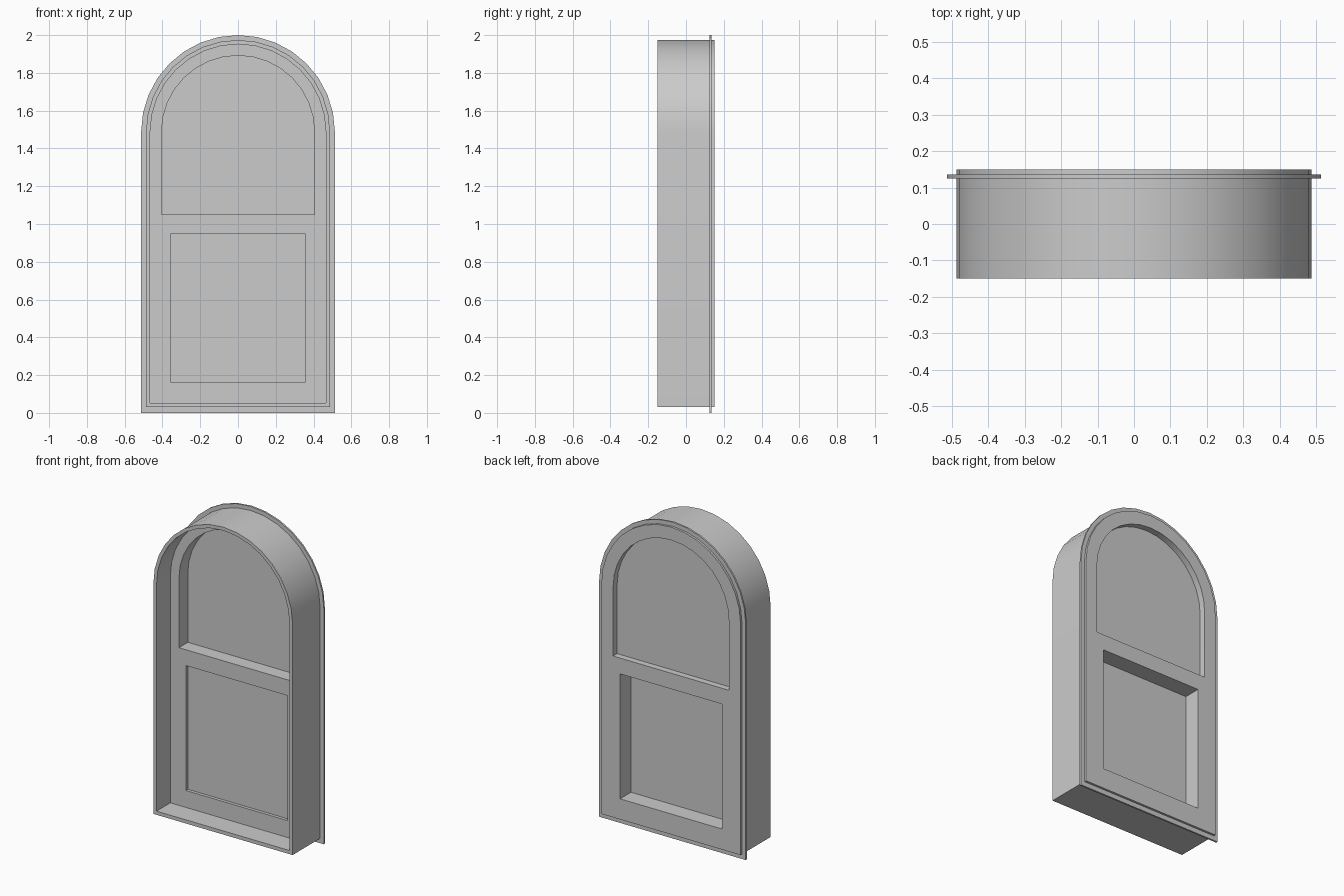
import bpy, bmesh, math

if "Cube" in bpy.data.objects:
    bpy.data.objects.remove(bpy.data.objects["Cube"])

SPRING = 1.487   # height where the arch begins
SEGS = 16        # segments in each half-round head


def arch(r, bottom):
    """Round-headed outline in x, z."""
    head = [(r * math.cos(math.pi * i / SEGS), SPRING + r * math.sin(math.pi * i / SEGS))
            for i in range(SEGS + 1)]
    return [(-r, bottom), (r, bottom)] + head


def rect(w, z0, z1):
    return [(-w, z0), (w, z0), (w, z1), (-w, z1)]


def panel(name, loops, y0, y1):
    """Extrude filled outlines from y0 to y1; inner loops become holes."""
    cu = bpy.data.curves.new(name + "_profile", 'CURVE')
    cu.dimensions = '2D'
    cu.fill_mode = 'BOTH'
    cu.extrude = (y1 - y0) / 2
    for loop in loops:
        sp = cu.splines.new('POLY')
        sp.points.add(len(loop) - 1)
        for p, (x, z) in zip(sp.points, loop):
            p.co = (x, z, 0, 1)
        sp.use_cyclic_u = True
    tmp = bpy.data.objects.new(name + "_profile", cu)
    bpy.context.collection.objects.link(tmp)
    dg = bpy.context.evaluated_depsgraph_get()
    me = bpy.data.meshes.new_from_object(tmp.evaluated_get(dg))
    bpy.data.objects.remove(tmp)
    bm = bmesh.new()
    bm.from_mesh(me)
    bmesh.ops.remove_doubles(bm, verts=bm.verts, dist=1e-5)
    for v in bm.verts:
        x, z, d = v.co
        v.co = (x, (y0 + y1) / 2 - d, z)
    bmesh.ops.recalc_face_normals(bm, faces=bm.faces)
    bm.to_mesh(me)
    bm.free()
    me.name = name
    ob = bpy.data.objects.new(name, me)
    bpy.context.collection.objects.link(ob)
    return ob


def activate(ob):
    bpy.ops.object.select_all(action='DESELECT')
    ob.select_set(True)
    bpy.context.view_layer.objects.active = ob


# Frame with sash openings, then a front pocket leaving a thin sleeve
frame = panel("window_frame",
              [arch(0.487, 0.03), arch(0.405, 1.05), rect(0.356, 0.16, 0.95)], -0.15, 0.15)
pocket = panel("pocket_cutter", [arch(0.465, 0.053)], -0.25, -0.012)
pocket.hide_render = True
mod = frame.modifiers.new("pocket", 'BOOLEAN')
mod.operation = 'DIFFERENCE'
mod.solver = 'EXACT'
mod.object = pocket
activate(frame)
bpy.ops.object.modifier_apply(modifier=mod.name)
bpy.data.objects.remove(pocket)

# Thin flange around the frame near the back
flange = panel("trim_flange", [arch(0.513, 0.0), arch(0.482, 0.035)], 0.125, 0.136)

# Glass panes: upper set towards the back, lower towards the front
upper = panel("upper_glass", [arch(0.41, 1.045)], 0.077, 0.11)
lower = panel("lower_glass", [rect(0.361, 0.155, 0.955)], 0.008, 0.041)

for ob in (frame, flange, upper, lower):
    activate(ob)
    bpy.ops.object.shade_smooth_by_angle(angle=math.radians(30))
